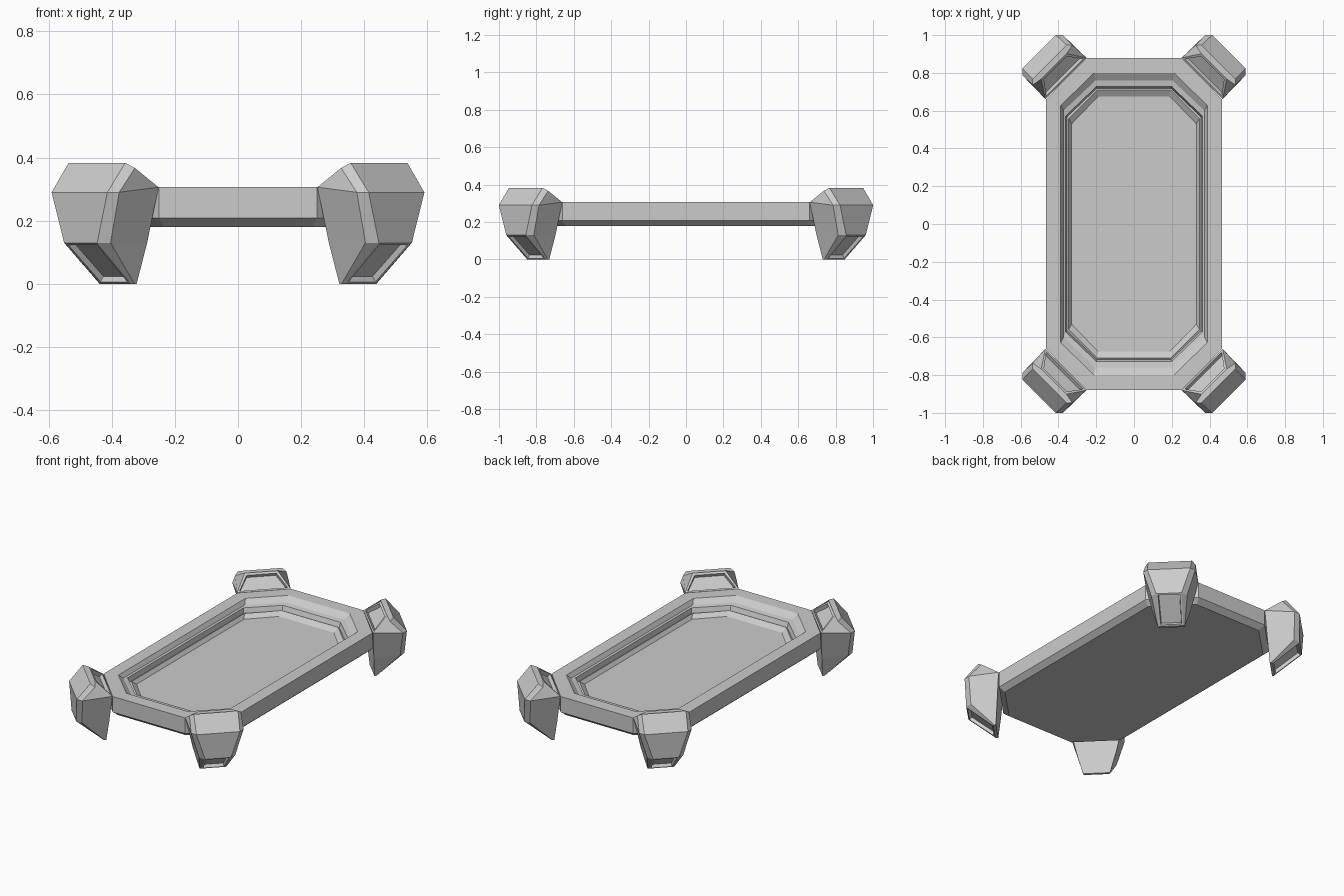
import bpy, bmesh
from math import sqrt

if "Cube" in bpy.data.objects:
    bpy.data.objects.remove(bpy.data.objects["Cube"])


def finish(bm, name):
    bmesh.ops.recalc_face_normals(bm, faces=bm.faces[:])
    mesh = bpy.data.meshes.new(name)
    bm.to_mesh(mesh)
    bm.free()
    obj = bpy.data.objects.new(name, mesh)
    bpy.context.collection.objects.link(obj)
    return obj


def loft(bm, rings):
    """Skin closed rings of points, cap both ends, return side faces per band."""
    loops = [[bm.verts.new(p) for p in ring] for ring in rings]
    bands = []
    for a, b in zip(loops, loops[1:]):
        n = len(a)
        bands.append([bm.faces.new((a[i], a[(i + 1) % n], b[(i + 1) % n], b[i]))
                      for i in range(n)])
    bm.faces.new(loops[0][::-1])
    bm.faces.new(loops[-1])
    return bands


def octagon(hx, cy, cx, hy, z):
    q = [(hx, cy), (cx, hy)]
    pts = q + [(-x, y) for x, y in q[::-1]]
    pts += [(-x, -y) for x, y in pts]
    return [(x, y, z) for x, y in pts]


# Tray: underside, wall, rim, then stepped recess down to the floor
bm = bmesh.new()
loft(bm, [octagon(*r) for r in [
    (0.435, 0.645, 0.235, 0.845, 0.18),
    (0.467, 0.66, 0.25, 0.88, 0.208),
    (0.467, 0.66, 0.25, 0.88, 0.306),
    (0.388, 0.627, 0.212, 0.80, 0.306),
    (0.373, 0.60, 0.204, 0.76, 0.28),
    (0.362, 0.572, 0.199, 0.728, 0.275),
    (0.356, 0.565, 0.197, 0.717, 0.245),
    (0.346, 0.558, 0.195, 0.71, 0.25),
    (0.33, 0.53, 0.19, 0.675, 0.228),
]])
finish(bm, "tray")

# Corner foot: sections of (distance along diagonal, half width, height)
# for the outer edge, chamfer edge and inner edge
SECTIONS = [
    [(0.838, 0.070, 0.0), (0.832, 0.078, 0.0), (0.822, 0.078, 0.0)],
    [(0.995, 0.074, 0.13), (0.965, 0.104, 0.13), (0.812, 0.115, 0.13)],
    [(1.0, 0.125, 0.29), (0.973, 0.151, 0.29), (0.80, 0.154, 0.306)],
    [(0.922, 0.127, 0.383), (0.90, 0.148, 0.367), (0.89, 0.095, 0.383)],
]


def corner_foot(name, sx, sy):
    def place(n, h, z):
        t = 0.29 + h
        return (sx * (n - t) / sqrt(2), sy * (n + t) / sqrt(2), z)

    bm = bmesh.new()
    rings = []
    for o, s, i in SECTIONS:
        ring = [o, (o[0], -o[1], o[2]), (s[0], -s[1], s[2]),
                (i[0], -i[1], i[2]), i, s]
        rings.append([place(*p) for p in ring])
    bands = loft(bm, rings)
    bmesh.ops.recalc_face_normals(bm, faces=bm.faces[:])
    # Recessed panels: lower outer slope and upper inner slope
    for face, rim, depth in ((bands[0][0], 0.014, 0.02), (bands[2][3], 0.018, 0.022)):
        bmesh.ops.inset_individual(bm, faces=[face], thickness=rim)
        bmesh.ops.inset_individual(bm, faces=[face], thickness=0.004, depth=-depth)
    finish(bm, name)


for sx, side in ((-1, "left"), (1, "right")):
    for sy, end in ((-1, "front"), (1, "back")):
        corner_foot(f"{end}_{side}_foot", sx, sy)
